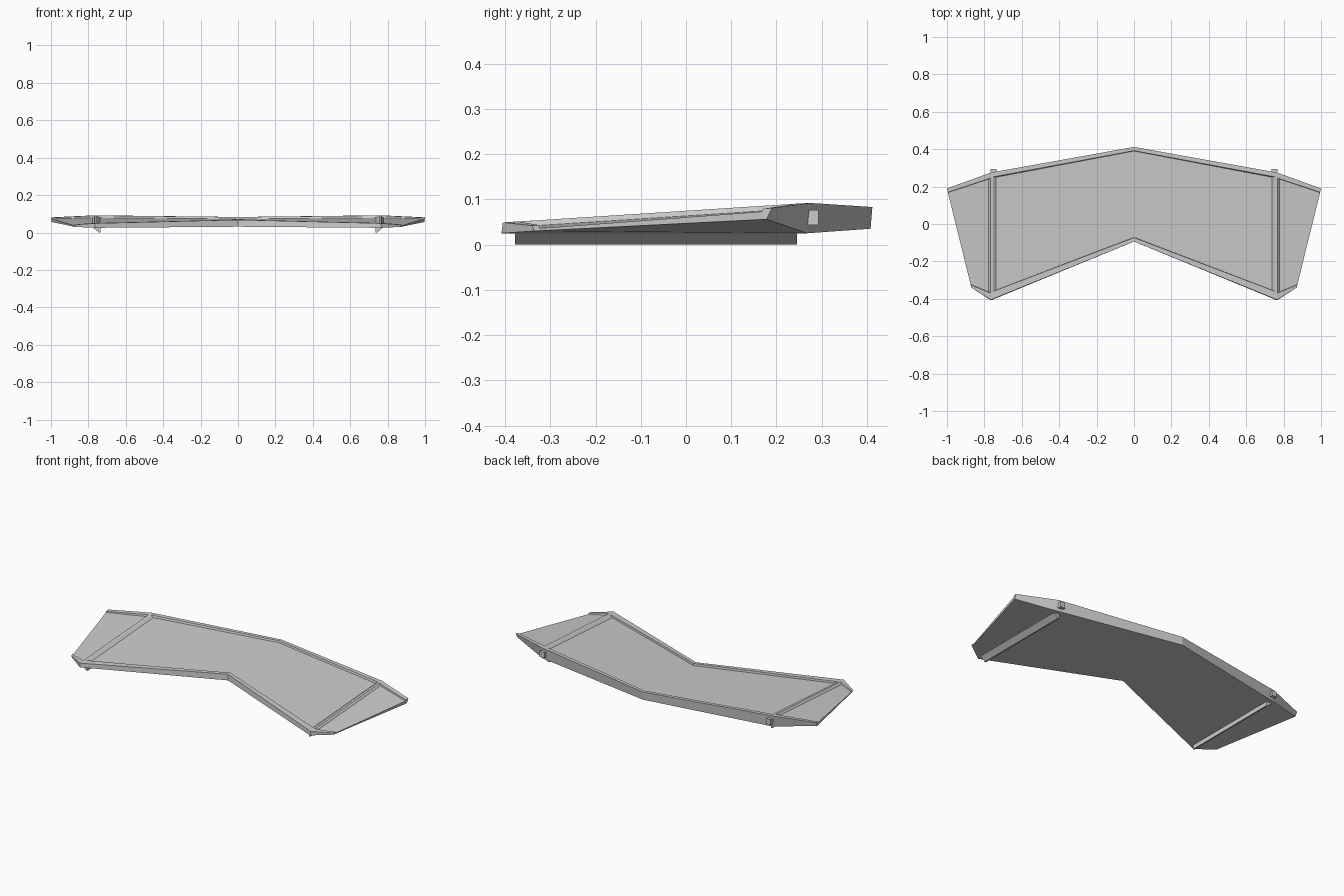
import bpy, bmesh

if "Cube" in bpy.data.objects:
    bpy.data.objects.remove(bpy.data.objects["Cube"])


def finish(bm, name):
    bmesh.ops.recalc_face_normals(bm, faces=bm.faces)
    me = bpy.data.meshes.new(name)
    bm.to_mesh(me)
    bm.free()
    ob = bpy.data.objects.new(name, me)
    bpy.context.collection.objects.link(ob)
    m = ob.modifiers.new("mirror", 'MIRROR')
    m.use_axis[0] = True
    m.merge_threshold = 0.0005
    return ob


def prism(name, profile, y0, y1):
    """Extrude an x-z profile along y."""
    bm = bmesh.new()
    a = [bm.verts.new((x, y0, z)) for x, z in profile]
    b = [bm.verts.new((x, y1, z)) for x, z in profile]
    bm.faces.new(a)
    bm.faces.new(b)
    for i in range(len(a)):
        j = (i + 1) % len(a)
        bm.faces.new((a[i], a[j], b[j], b[i]))
    return finish(bm, name)


# swept wing plate, right half: outline from back centre round to front centre
bm = bmesh.new()


def ring(pts):
    return [bm.verts.new(p) for p in pts]


top = ring([(0, .412, .083), (.765, .275, .092), (1, .19, .081),
            (.87, -.34, .042), (.765, -.405, .049), (0, -.094, .068)])
bot = ring([(0, .408, .035), (.765, .268, .025), (.996, .178, .056),
            (.87, -.335, .030), (.765, -.408, .025), (0, -.094, .031)])

# recess edges: raised rim edge and sunken floor edge
main_rim = [(0, .392, .083), (.754, .252, .0905), (.754, -.36, .051), (0, -.073, .069)]
main_floor = [(0, .390, .072), (.738, .250, .079), (.738, -.353, .040), (0, -.071, .057)]
wing_rim = [(.768, .245, .0905), (.995, .170, .079), (.8737, -.325, .043), (.768, -.37, .051)]
wing_floor = [(.778, .240, .079), (.995, .168, .073), (.8737, -.323, .036), (.778, -.362, .040)]
mr, mf, wr, wf = (ring(p) for p in (main_rim, main_floor, wing_rim, wing_floor))

A, B, C, D, E, F = top
a, b, c, d, e, f = bot
faces = [
    # underside
    (a, b, e, f), (b, c, d, e),
    # outer sides
    (A, B, b, a), (B, C, c, b), (D, E, e, d), (E, F, f, e),
    # open wing tip edge
    (c, C, wr[1], wf[1]), (d, D, wr[2], wf[2]), (c, wf[1], wf[2], d),
    # rim tops and centre rail
    (A, B, mr[1], mr[0]), (E, F, mr[3], mr[2]),
    (B, C, wr[1], wr[0]), (D, E, wr[3], wr[2]),
    (B, wr[0], mr[1]), (E, mr[2], wr[3]), (mr[1], wr[0], wr[3], mr[2]),
    # recessed floors
    tuple(mf), tuple(wf),
]
for r, fl in ((mr, mf), (wr, wf)):
    faces += [(r[0], r[1], fl[1], fl[0]), (r[2], r[3], fl[3], fl[2])]
faces += [(mr[1], mr[2], mf[2], mf[1]), (wr[3], wr[0], wf[0], wf[3])]
for q in faces:
    bm.faces.new(q)
finish(bm, "wing_plate")

# tapered skids beneath the plate
prism("skid", [(.736, 0), (.744, 0), (.773, .024), (.773, .034), (.736, .034)], -.378, .245)

# small lugs on the back edge
prism("back_lug", [(.736, .043), (.768, .043), (.768, .076), (.736, .076)], .25, .293)
